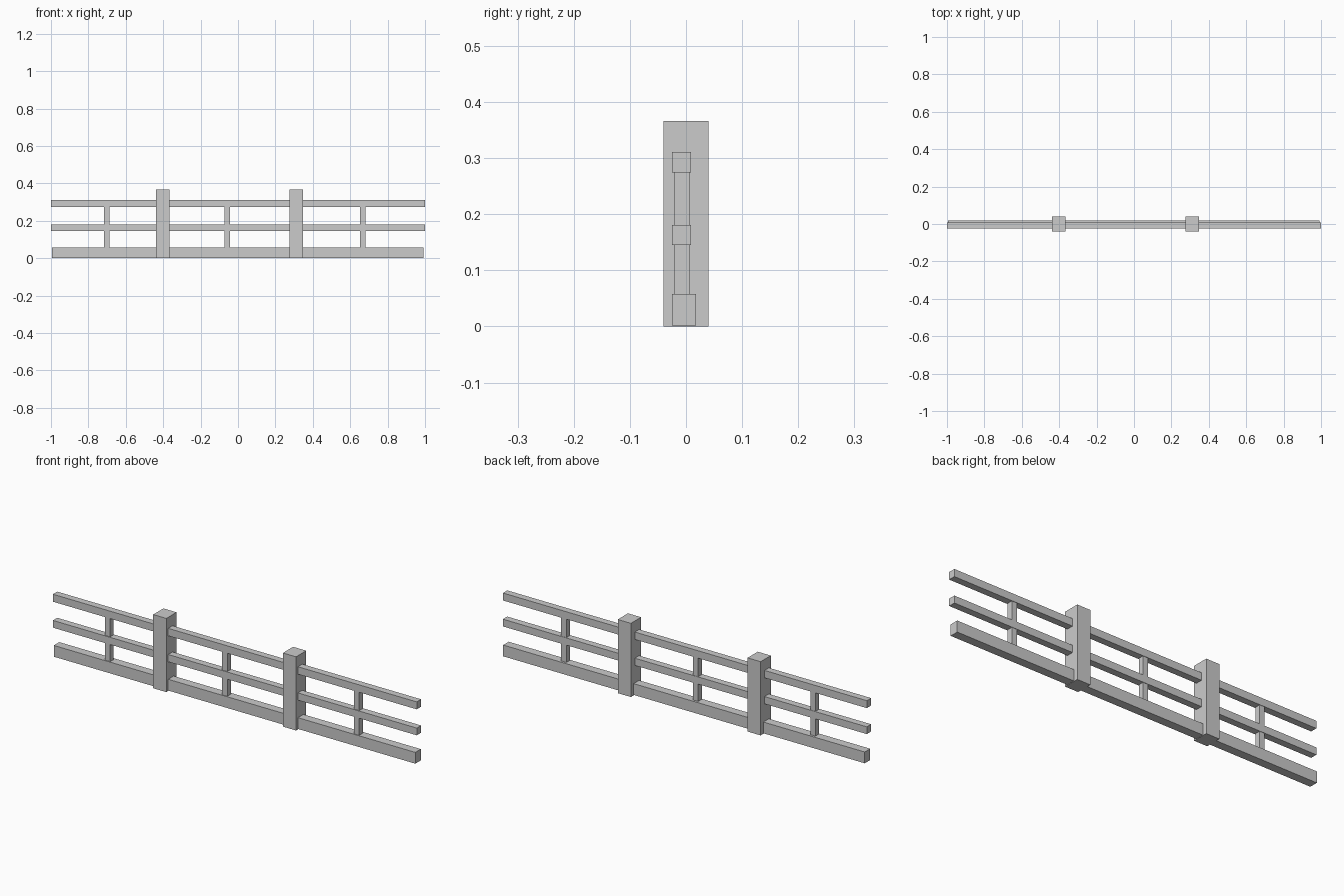
import bpy

if "Cube" in bpy.data.objects:
    bpy.data.objects.remove(bpy.data.objects["Cube"])


def box(name, x, y, z):
    """Add a box spanning the given (min, max) ranges."""
    spans = (x, y, z)
    bpy.ops.mesh.primitive_cube_add(size=1, location=[(a + b) / 2 for a, b in spans])
    ob = bpy.context.object
    ob.name = name
    ob.scale = [b - a for a, b in spans]
    bpy.ops.object.transform_apply(location=False, rotation=False, scale=True)
    return ob


# Main posts
for i, x in enumerate((-0.402, 0.311)):
    box(f"post_{i + 1}", (x - 0.036, x + 0.036), (-0.04, 0.04), (0, 0.366))

# Horizontal rails
box("bottom_rail", (-0.995, 0.992), (-0.025, 0.018), (0.002, 0.058))
box("middle_rail", (-1, 1), (-0.025, 0.009), (0.145, 0.181))
box("top_rail", (-1, 1), (-0.025, 0.009), (0.274, 0.311))

# Thin uprights between the rails
for i, x in enumerate((-0.702, -0.058, 0.667)):
    box(f"upright_{i + 1}", (x - 0.014, x + 0.014), (-0.021, 0.007), (0.05, 0.28))
